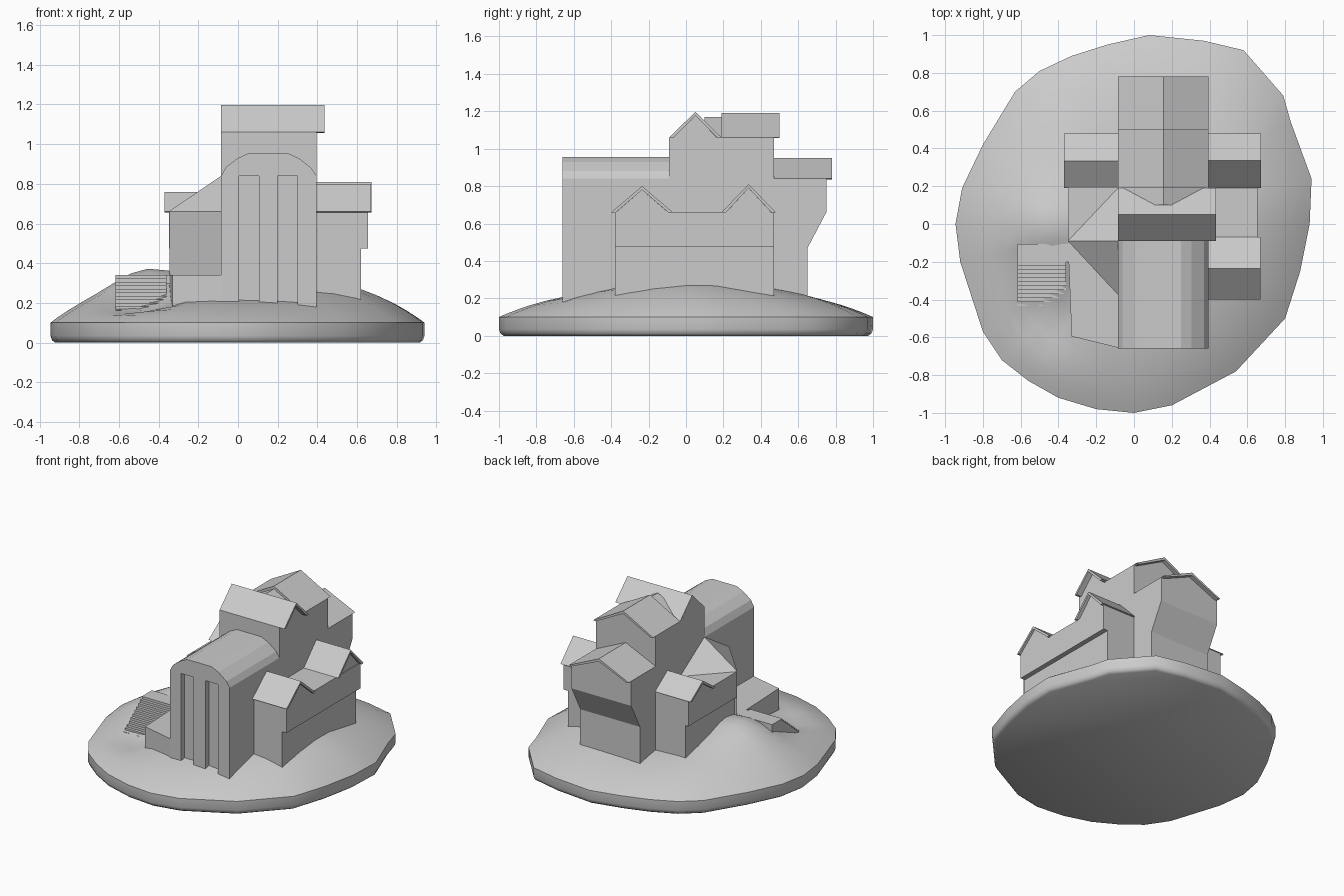
import bpy, math
from math import exp

if "Cube" in bpy.data.objects:
    bpy.data.objects.remove(bpy.data.objects["Cube"])


def make(name, verts, faces):
    me = bpy.data.meshes.new(name)
    me.from_pydata(verts, [], faces)
    ob = bpy.data.objects.new(name, me)
    bpy.context.collection.objects.link(ob)
    bpy.context.view_layer.objects.active = ob
    ob.select_set(True)
    bpy.ops.object.mode_set(mode='EDIT')
    bpy.ops.mesh.select_all(action='SELECT')
    bpy.ops.mesh.normals_make_consistent(inside=False)
    bpy.ops.object.mode_set(mode='OBJECT')
    ob.select_set(False)
    return ob


def prism(name, pts, axis, a, b):
    """Extrude a 2D profile along an axis from a to b."""
    put = {'x': lambda p, t: (t, p[0], p[1]),
           'y': lambda p, t: (p[0], t, p[1]),
           'z': lambda p, t: (p[0], p[1], t)}[axis]
    n = len(pts)
    verts = [put(p, a) for p in pts] + [put(p, b) for p in pts]
    faces = [tuple(range(n)), tuple(range(n, 2 * n))]
    faces += [(i, (i + 1) % n, n + (i + 1) % n, n + i) for i in range(n)]
    return make(name, verts, faces)


def box(name, x0, x1, y0, y1, z0, z1):
    return prism(name, [(x0, y0), (x1, y0), (x1, y1), (x0, y1)], 'z', z0, z1)


def gable(name, axis, u0, u1, eave, ridge, a, b, wall_a, wall_b, t=0.02):
    """Thin folded roof with a filled gable wall set in underneath."""
    m = (u0 + u1) / 2
    prism(name + "_roof", [(u0, eave), (m, ridge), (u1, eave),
                           (u1 - t, eave - 0.004), (m, ridge - t), (u0 + t, eave - 0.004)], axis, a, b)
    prism(name + "_gable_wall", [(u0 + t, eave - 0.005), (u1 - t, eave - 0.005),
                                 (m, ridge - t)], axis, wall_a, wall_b)


# Ground mound
rim = [(.08, 1), (.37, .97), (.58, .92), (.79, .68), (.83, .54), (.94, .24), (.93, 0),
       (.88, -.25), (.8, -.5), (.54, -.78), (.2, -.96), (0, -1), (-.2, -.98), (-.4, -.92),
       (-.56, -.83), (-.7, -.72), (-.8, -.57), (-.92, -.2), (-.945, 0), (-.91, .19),
       (-.8, .42), (-.63, .7), (-.5, .81), (-.33, .89), (-.14, .95)]


def height(x, y, s):
    c2 = x * x / (x * x + y * y + 1e-6)
    z = 0.1 + (0.15 + 0.09 * c2) * (1 - s ** 3)
    z += 0.06 * exp(-((x + .48) ** 2 + (y - .0) ** 2) / .03)
    z -= 0.09 * exp(-((x + .48) ** 2 + (y + .46) ** 2) / .035)
    return max(z, 0.1)


verts, faces, n = [], [], len(rim)
rings = [(.975, 0), (.992, .012), (1, .035)] + [(s, None) for s in
         (1, .96, .9, .83, .75, .66, .57, .48, .38, .25)]
for s, z in rings:
    verts += [(x * s, y * s, height(x * s, y * s, s) if z is None else z) for x, y in rim]
for r in range(len(rings) - 1):
    for i in range(n):
        j = (i + 1) % n
        faces.append((r * n + i, r * n + j, (r + 1) * n + j, (r + 1) * n + i))
faces += [tuple(range(n)), tuple(range((len(rings) - 1) * n, len(rings) * n))]
mound = make("ground_mound", verts, faces)
mound.select_set(True)
bpy.ops.object.shade_smooth_by_angle(angle=math.radians(40))
mound.select_set(False)

# Main tower with crossing roofs
L, R, G = -.085, .395, .1
box("main_tower", L, R, -.09, .47, G, 1.06)
gable("tower_front", 'x', -.09, .19, 1.06, 1.197, L, .435, L, R)
gable("tower_back", 'y', L, R, 1.06, 1.19, .19, .5, .1, .47)

# Vaulted front hall with two tall window recesses
vault = [(R, .84), (.37, .88), (.305, .93), (.25, .955), (.055, .955), (0, .93), (-.06, .885), (L, .84)]
prism("front_hall", vault + [(L, G), (R, G)], 'y', -.62, -.09)
slots = [(L, G), (.005, G), (.005, .84), (.105, .84), (.105, G),
         (.2, G), (.2, .84), (.3, .84), (.3, G), (R, G)]
prism("front_hall_facade", vault + slots, 'y', -.66, -.62)

# Back wing with overhanging upper storey
prism("back_wing", [(.47, G), (.65, G), (.65, .47), (.75, .66), (.75, .84), (.47, .84)], 'x', L, R)
gable("back_wing", 'y', L, R, .84, .95, .47, .78, .47, .75)

# Right wing with two side gables
box("right_wing_lower", R, .62, -.38, .47, G, .475)
box("right_wing_upper", R, .655, -.38, .47, .475, .66)
gable("right_front", 'x', -.4, -.07, .66, .80, R, .67, R, .655)
gable("right_back", 'x', .19, .48, .66, .81, R, .672, R, .65)

# Left wing with one gable and a slanted corner
box("left_wing_lower", -.325, L, -.09, .47, G, .475)
box("left_wing_upper", -.348, L, -.09, .47, .475, .66)
gable("left_back", 'x', .19, .478, .66, .76, -.37, L, -.348, L)
prism("left_corner_wall", [(-.345, -.09), (L, -.09), (L, -.375)], 'z', G, .66)
make("left_corner_roof", [(-.35, -.09, .66), (L, .19, .66), (L, -.375, .66), (L, -.09, .84)],
     [(0, 1, 3), (0, 3, 2), (1, 2, 3), (0, 2, 1)])

# Terrace, landing and stairs
prism("terrace", [(-.35, -.1), (L, -.09), (L, -.655), (-.33, -.595)], 'z', G, .34)
box("stair_landing", -.618, -.34, -.2, -.105, .15, .34)
steps, top, bottom, y0, y1 = 12, .34, .13, -.2, -.455
profile = [(y0, .09), (y0, top)]
for k in range(steps):
    y = y0 + (y1 - y0) * (k + 1) / steps
    z = top - (top - bottom) * (k + 1) / steps
    profile += [(y, profile[-1][1]), (y, z)]
profile.append((y1, .09))
prism("stairs", profile, 'x', -.618, -.36)
